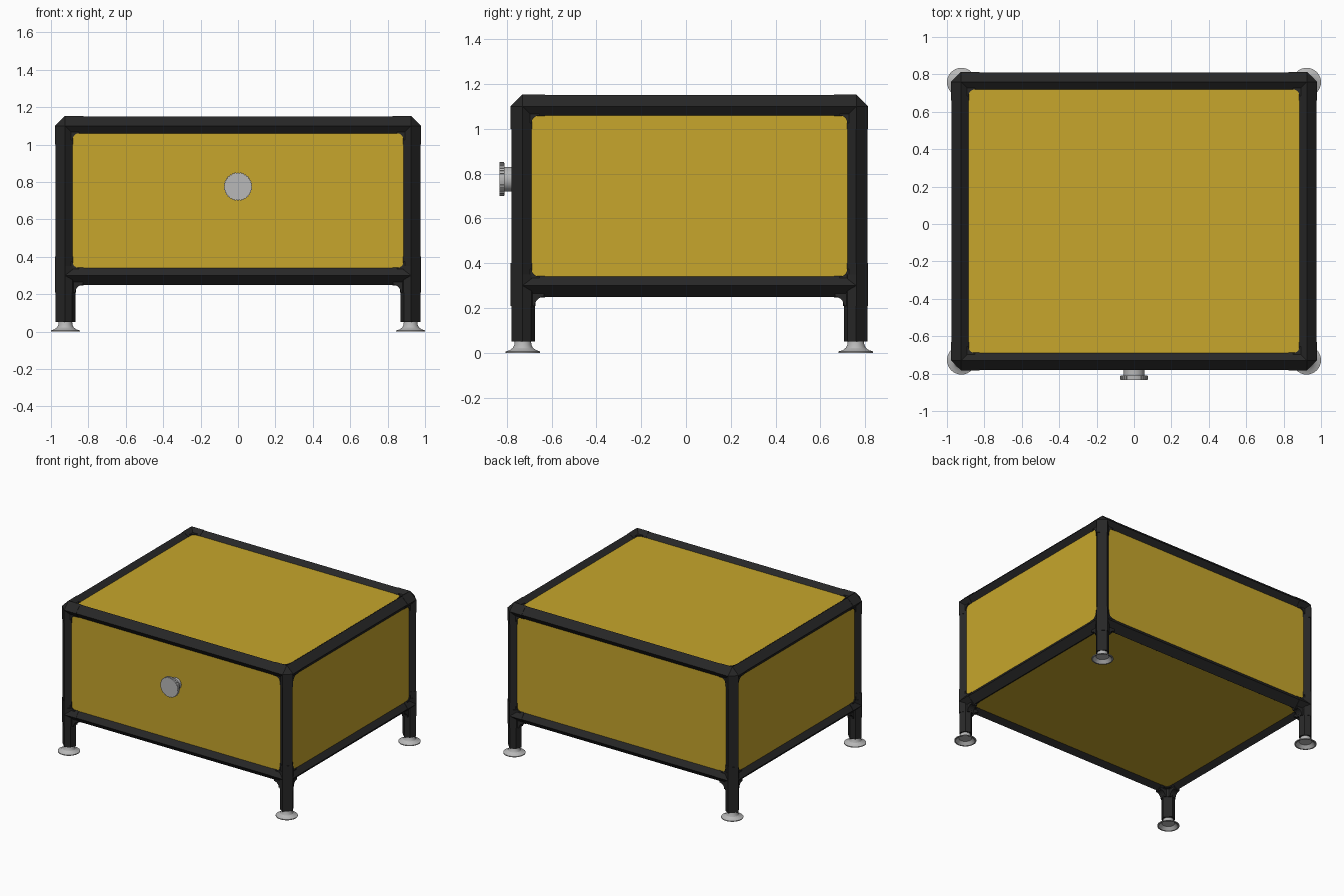
import bpy, bmesh, math
from mathutils import Vector

if "Cube" in bpy.data.objects:
    bpy.data.objects.remove(bpy.data.objects["Cube"], do_unlink=True)


def material(name, rgb):
    m = bpy.data.materials.new(name)
    m.use_nodes = True
    m.diffuse_color = (*rgb, 1)
    m.node_tree.nodes["Principled BSDF"].inputs["Base Color"].default_value = (*rgb, 1)
    return m


BLACK = material("black_frame", (0.02, 0.02, 0.02))
YELLOW = material("yellow_panel", (0.57, 0.38, 0.025))
GREY = material("grey_metal", (0.48, 0.48, 0.48))

HALF = Vector((0.975, 0.795, 0.45))
CENTRE = Vector((0, 0.015, 0.70))
CORNERS = [(x, y, z) for x in (-1, 1) for y in (-1, 1) for z in (-1, 1)]

# Cross-sections, measured inward from the two outer sides of an edge
RAIL = [(0, .05), (.05, 0), (.09, .03), (.09, .09), (.03, .09)]
LEG = [(0, .05), (.05, 0), (.088, .022), (.105, .06), (.06, .105), (.022, .088)]


def grow(profile, amount, c=.052):
    k = 1 + amount / c
    return [(c + (a - c) * k, c + (b - c) * k) for a, b in profile]


def inward(signs, depth):
    """Point at the given depths inside the frame's corner."""
    return Vector([CENTRE[i] + signs[i] * (HALF[i] - depth[i]) for i in range(3)])


def finish(bm, name, mat, smooth=False):
    bmesh.ops.recalc_face_normals(bm, faces=bm.faces)
    me = bpy.data.meshes.new(name)
    bm.to_mesh(me)
    bm.free()
    me.materials.append(mat)
    ob = bpy.data.objects.new(name, me)
    bpy.context.collection.objects.link(ob)
    if smooth:
        bpy.ops.object.select_all(action='DESELECT')
        bpy.context.view_layer.objects.active = ob
        ob.select_set(True)
        bpy.ops.object.shade_smooth_by_angle(angle=math.radians(35))
    return ob


def prism(bm, signs, axis, profile, start, end):
    """Extrude a profile along an axis at one corner of the frame."""
    u, v = [i for i in range(3) if i != axis]
    rings = []
    for t in (start, end):
        ring = []
        for a, b in profile:
            d = [0, 0, 0]
            d[axis], d[u], d[v] = t, a, b
            ring.append(bm.verts.new(inward(signs, d)))
        rings.append(ring)
    n = len(profile)
    bm.faces.new(rings[0])
    bm.faces.new(rings[1])
    for i in range(n):
        j = (i + 1) % n
        bm.faces.new((rings[0][i], rings[0][j], rings[1][j], rings[1][i]))


def fillet(u, v, r, du=1, back=.015, steps=5):
    """Concave corner filler starting at (u, v)."""
    pts = [(u - du * back, v - back), (u + du * r, v - back)]
    for i in range(steps + 1):
        a = math.pi / 2 * i / steps
        pts.append((u + du * r * (1 - math.sin(a)), v + r * (1 - math.cos(a))))
    pts.append((u - du * back, v + r))
    return pts


# Twelve frame rails
for axis, label in enumerate(("width", "depth", "upright")):
    bm = bmesh.new()
    for s in CORNERS:
        if s[axis] < 0:
            prism(bm, s, axis, RAIL, .05, 2 * HALF[axis] - .05)
    finish(bm, label + "_rails", BLACK)

# Corner connectors: three sleeves, a cut-off corner and rounded inside webs
bm = bmesh.new()
SLEEVE = grow(RAIL, .003)
low, edge = SLEEVE[1][1], SLEEVE[1][0]
for s in CORNERS:
    for axis in range(3):
        prism(bm, s, axis, SLEEVE, edge, .15)
        prism(bm, s, axis, fillet(.09, .09, .035), .022, .06)
    tip = [bm.verts.new(inward(s, [low if i == k else edge for i in range(3)]))
           for k in range(3)]
    inner = bm.verts.new(inward(s, (.09, .09, .09)))
    bm.faces.new(tip)
    for k in range(3):
        bm.faces.new((tip[k], tip[(k + 1) % 3], inner))
finish(bm, "corner_connectors", BLACK)

# Legs with collars and small webs under the bottom rails
bm = bmesh.new()
for s in CORNERS:
    if s[2] < 0:
        prism(bm, s, 2, LEG, .1, -.20)
        prism(bm, s, 2, grow(LEG, .003), .1, -.04)
        for axis in (0, 1):
            web = [(a, -b) for a, b in fillet(.105, 0, .04)]
            prism(bm, s, axis, web, .03, .08)
finish(bm, "legs", BLACK)

# Six panels
for axis, names in enumerate((("right_panel", "left_panel"), ("front_panel", "back_panel"),
                              ("bottom_panel", "top_panel"))):
    u, v = [i for i in range(3) if i != axis]
    for sign, name in zip((-1, 1), names):
        s = [-1, -1, -1]
        s[axis] = sign
        a, b = 2 * HALF[u] - .07, 2 * HALF[v] - .07
        bm = bmesh.new()
        prism(bm, s, axis, [(.07, .07), (a, .07), (a, b), (.07, b)], .03, .05)
        finish(bm, name, YELLOW)


def lathe(name, profile, sides, mat, smooth=True):
    bm = bmesh.new()
    vs = [bm.verts.new((r, 0, z)) for r, z in profile]
    es = [bm.edges.new(p) for p in zip(vs, vs[1:])]
    bmesh.ops.spin(bm, geom=vs + es, cent=(0, 0, 0), axis=(0, 0, 1),
                   angle=2 * math.pi, steps=sides, use_duplicate=False)
    bmesh.ops.remove_doubles(bm, verts=bm.verts, dist=1e-5)
    return finish(bm, name, mat, smooth)


# Flared feet, hollow underneath
FOOT = [(0, .022), (.045, .022), (.068, 0), (.077, 0), (.077, .006), (.058, .012),
        (.045, .022), (.038, .036), (.036, .055), (0, .055)]
for sx, xn in ((-1, "right"), (1, "left")):
    for sy, yn in ((-1, "front"), (1, "back")):
        foot = lathe(f"{yn}_{xn}_foot", FOOT, 32, GREY)
        foot.location = (sx * .923, CENTRE.y + sy * .743, 0)

# Round knob with a stem and a ribbed rim
KNOB_AT = (0, -.745, .775)
stem = lathe("knob_stem", [(0, 0), (.045, 0), (.045, .03), (.055, .035), (.055, .07), (0, .07)],
             32, GREY)
head = lathe("knob_head", [(0, .066), (.073, .066), (.073, .088), (0, .088)], 32, GREY)
bm = bmesh.new()
for i in range(32):
    ring = bmesh.ops.create_cube(bm, size=1)["verts"]
    a = 2 * math.pi * i / 32
    for p in ring:
        x, y = .070 + p.co.x * .012, p.co.y * .008
        p.co = (x * math.cos(a) - y * math.sin(a), x * math.sin(a) + y * math.cos(a),
                .077 + p.co.z * .020)
ribs = finish(bm, "knob_ribs", GREY)
for part in (stem, head, ribs):
    part.location = KNOB_AT
    part.rotation_euler.x = math.pi / 2
